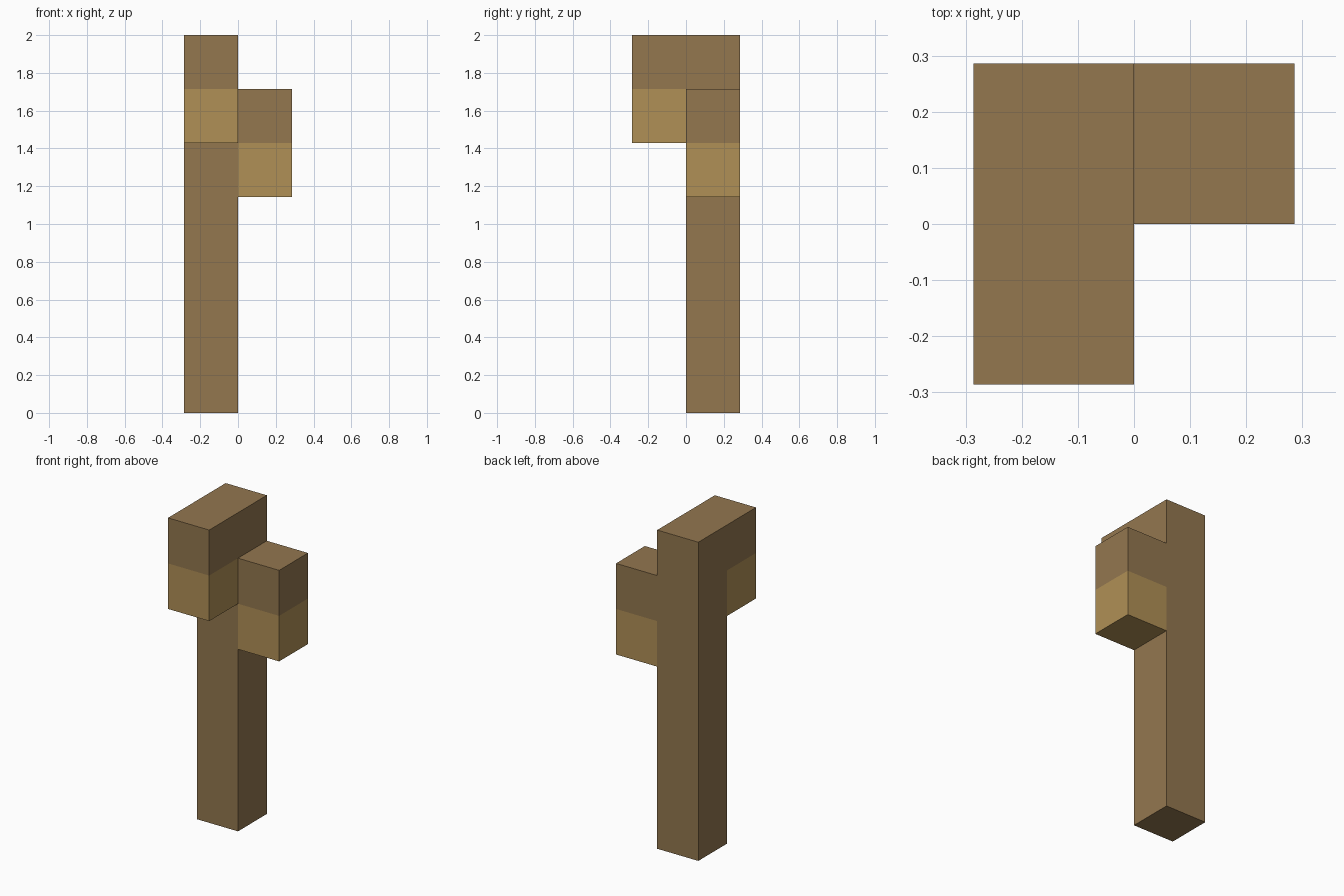
import bpy
import bmesh
from mathutils import Vector

if "Cube" in bpy.data.objects:
    bpy.data.objects.remove(bpy.data.objects["Cube"], do_unlink=True)

U = 2 / 7  # block width; the post is seven blocks tall


def material(name, color):
    mat = bpy.data.materials.new(name)
    mat.use_nodes = True
    mat.diffuse_color = color
    mat.node_tree.nodes["Principled BSDF"].inputs["Base Color"].default_value = color
    return mat


bark = material("brown bark", (0.292, 0.184, 0.078, 1))
cut_wood = material("light wood", (0.434, 0.279, 0.093, 1))


def block(name, corner, height, split=None):
    """Box one block wide, measured in blocks; faces below split are light."""
    bm = bmesh.new()
    bmesh.ops.create_cube(bm, size=1)
    for v in bm.verts:
        v.co = (v.co + Vector((0.5, 0.5, 0.5))) * Vector((1, 1, height)) + Vector(corner)
        v.co *= U
    if split is not None:
        bmesh.ops.bisect_plane(bm, geom=bm.verts[:] + bm.edges[:] + bm.faces[:],
                               plane_co=(0, 0, split * U), plane_no=(0, 0, 1))
        for f in bm.faces:
            f.material_index = int(f.calc_center_median().z < split * U)
    mesh = bpy.data.meshes.new(name)
    bm.to_mesh(mesh)
    bm.free()
    mesh.materials.append(bark)
    if split is not None:
        mesh.materials.append(cut_wood)
    obj = bpy.data.objects.new(name, mesh)
    bpy.context.collection.objects.link(obj)
    return obj


# Upright post
block("post", (-1, 0, 0), 7)

# Two hanging arms with light lower halves
block("front_arm", (-1, -1, 5), 2, split=6)
block("left_arm", (0, 0, 4), 2, split=5)
